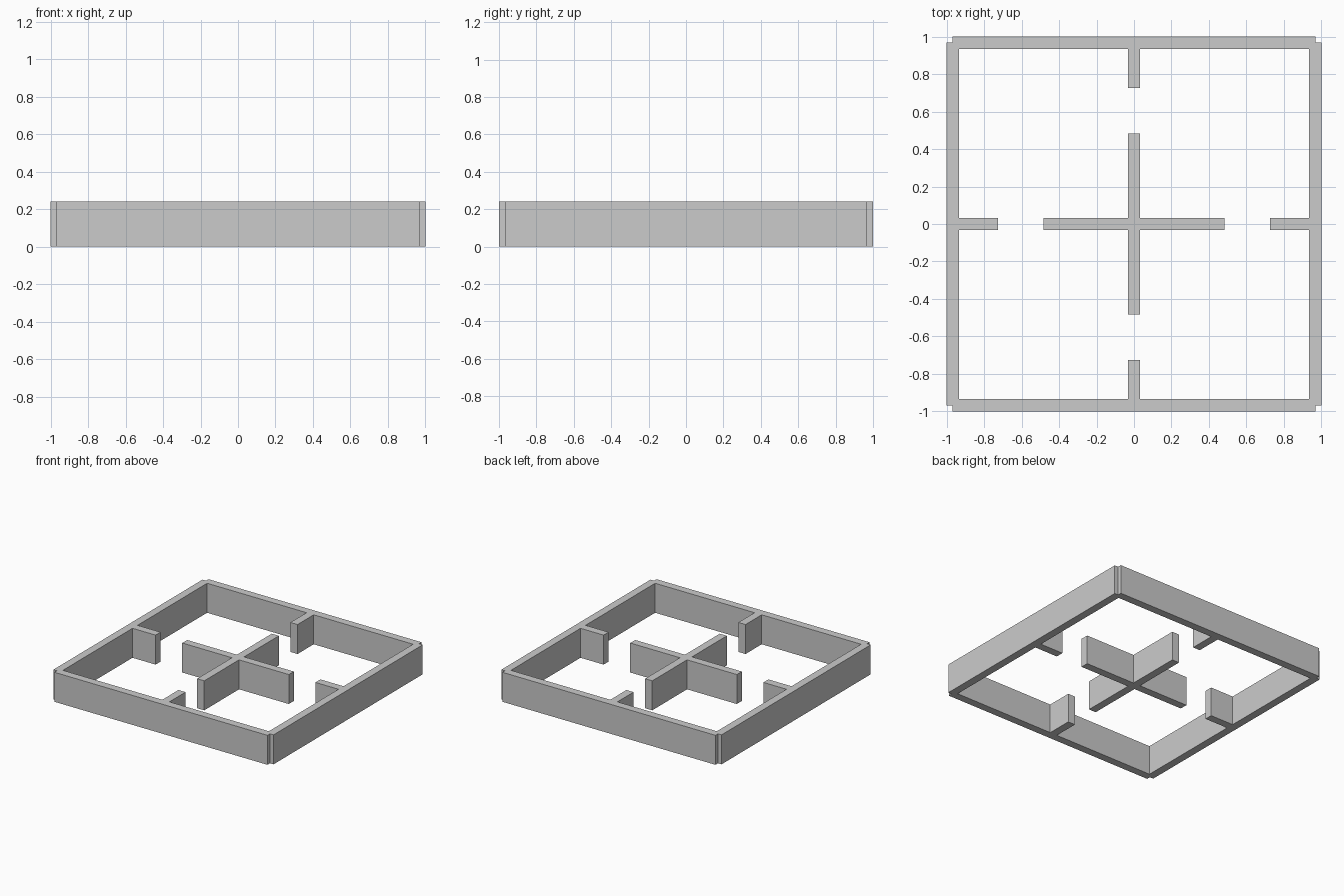
import bpy, bmesh, math
from mathutils import Matrix

if "Cube" in bpy.data.objects:
    bpy.data.objects.remove(bpy.data.objects["Cube"])

H = 0.242              # wall height
T = 0.0323             # half the wall thickness
MID = 1 - T            # wall centre line
INNER = 1 - 2 * T      # inner face of the outer walls
GAP_OUT, GAP_IN = 0.726, 0.484   # doorway limits


def four_way_wall(name, profile):
    """Repeat a floor-plan profile at four quarter turns, weld it, raise it to wall height."""
    bm = bmesh.new()
    for k in range(4):
        rot = Matrix.Rotation(k * math.pi / 2, 3, 'Z')
        bm.faces.new([bm.verts.new(rot @ bm.verts.new((x, y, 0)).co) for x, y in profile])
    loose = [v for v in bm.verts if not v.link_faces]
    bmesh.ops.delete(bm, geom=loose, context='VERTS')
    bmesh.ops.remove_doubles(bm, verts=bm.verts[:], dist=1e-4)
    bm.normal_update()
    for f in bm.faces:
        if f.normal.z < 0:
            f.normal_flip()
    mesh = bpy.data.meshes.new(name)
    bm.to_mesh(mesh)
    bm.free()
    obj = bpy.data.objects.new(name, mesh)
    bpy.context.collection.objects.link(obj)
    solid = obj.modifiers.new("wall_height", 'SOLIDIFY')
    solid.thickness = H
    solid.offset = 1
    return obj


# Outer walls: one side with mitred, notched corners and a doorway stub
right = [(T, GAP_OUT), (T, INNER), (INNER, INNER), (MID, MID), (MID, 1)]
left = [(-x, y) for x, y in reversed(right)]
four_way_wall("outer_walls", right + left)

# Central cross partition: one arm, mitred at the centre
four_way_wall("centre_partition", [(0, 0), (T, T), (T, GAP_IN), (-T, GAP_IN), (-T, T)])
